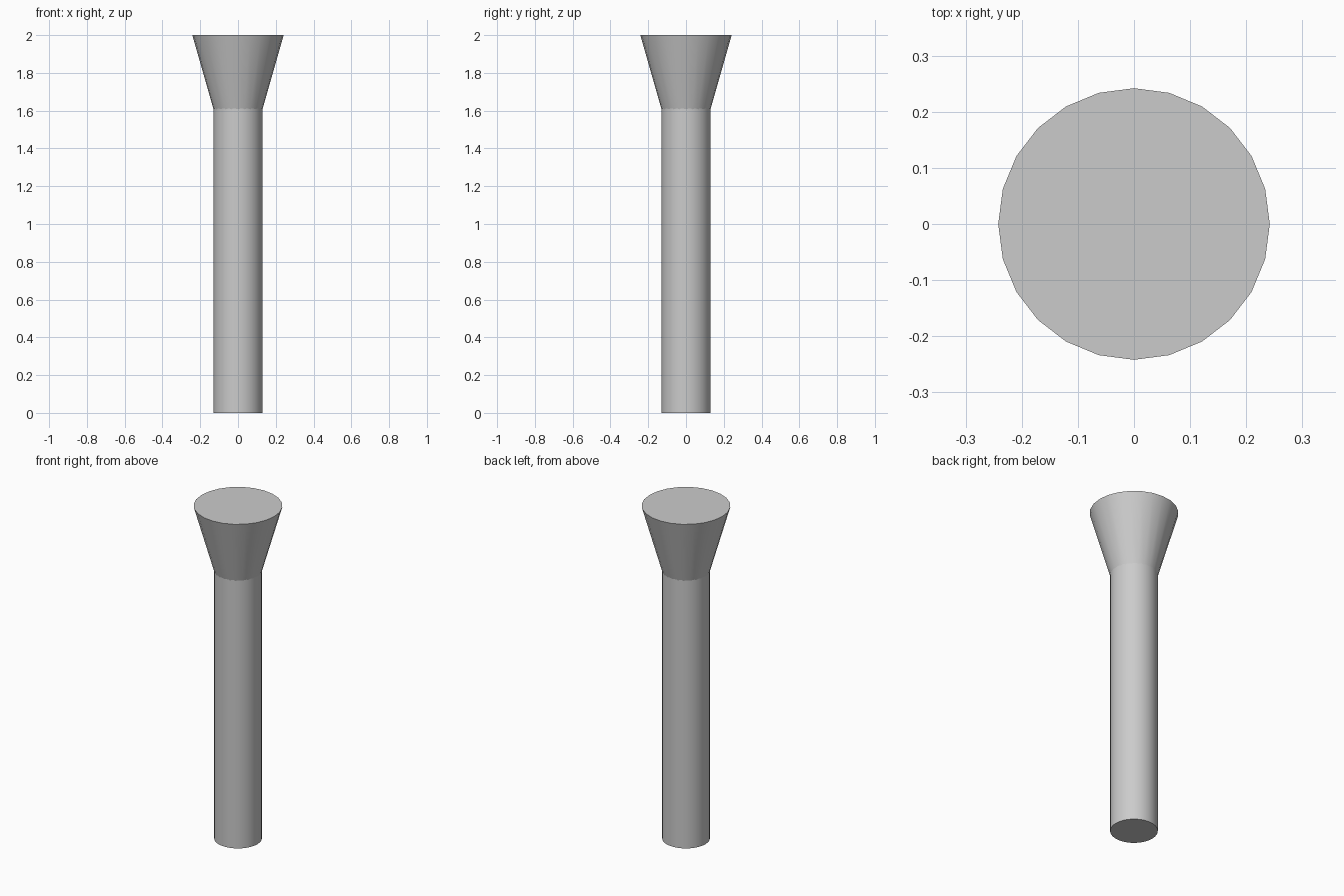
import bpy

if "Cube" in bpy.data.objects:
    bpy.data.objects.remove(bpy.data.objects["Cube"])


def tapered_part(name, sides, r_bottom, r_top, z_bottom, z_top):
    """Capped, smooth-sided round part standing on the z axis."""
    bpy.ops.mesh.primitive_cone_add(
        vertices=sides, radius1=r_bottom, radius2=r_top,
        depth=z_top - z_bottom, location=(0, 0, (z_bottom + z_top) / 2))
    part = bpy.context.object
    part.name = name
    bpy.ops.object.shade_smooth_by_angle()
    return part


# Straight round shaft, ending just inside the head
tapered_part("shaft", 32, 0.13, 0.13, 0.0, 1.62)

# Flared head with a flat top, its narrow end sunk into the shaft
tapered_part("flared_head", 24, 0.126, 0.242, 1.595, 2.0)
